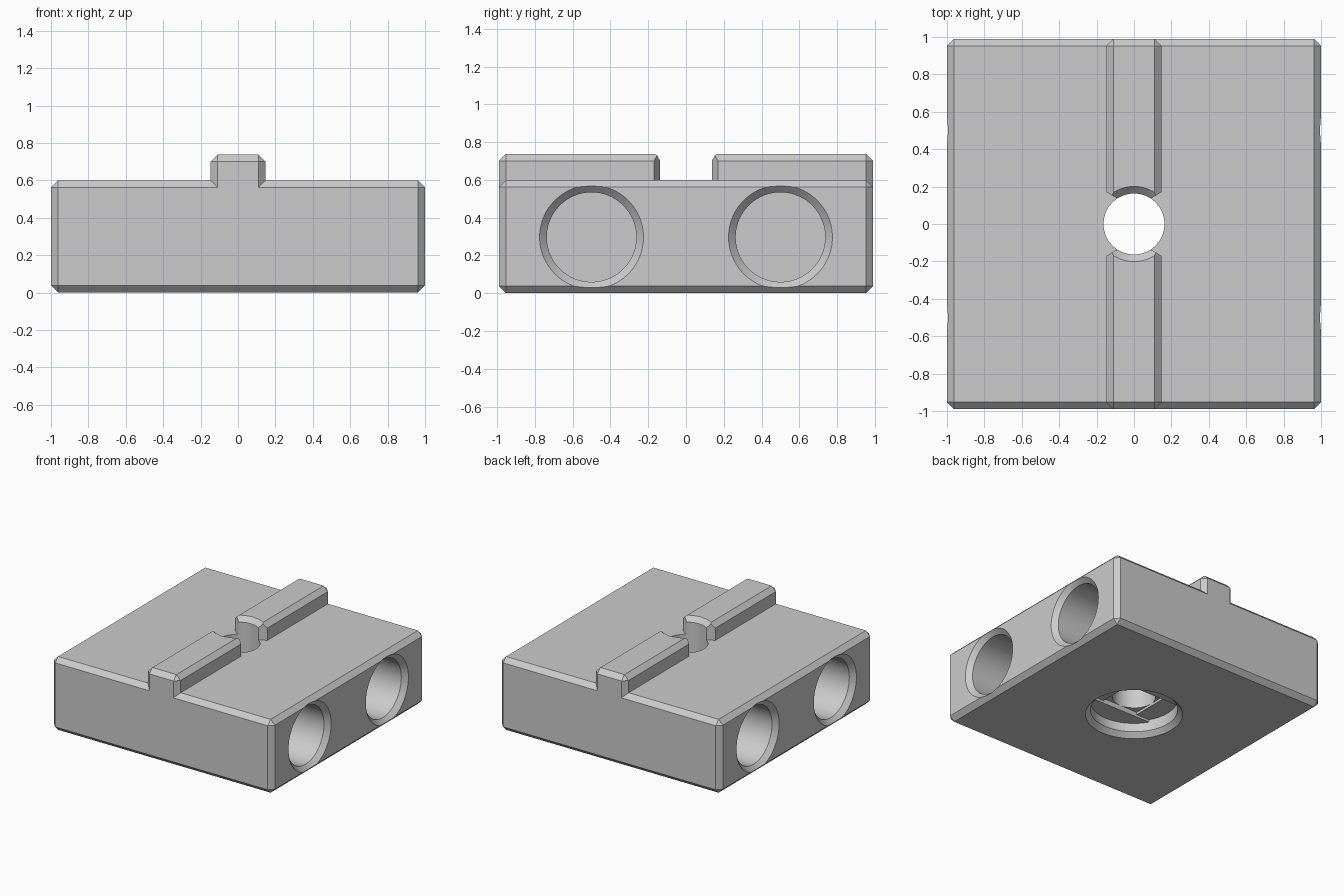
import bpy, bmesh, math
from mathutils import Matrix

cube = bpy.data.objects.get("Cube")
if cube:
    bpy.data.objects.remove(cube, do_unlink=True)

grey = bpy.data.materials.new("light grey plastic")
grey.use_nodes = True
COLOUR = (0.6, 0.6, 0.6, 1)
grey.diffuse_color = COLOUR
grey.node_tree.nodes["Principled BSDF"].inputs["Base Color"].default_value = COLOUR

CHAMFER = 0.038
HALF_Y = 0.99
TOP = 0.738


def finish(name, bm):
    bmesh.ops.recalc_face_normals(bm, faces=bm.faces)
    mesh = bpy.data.meshes.new(name)
    bm.to_mesh(mesh)
    bm.free()
    mesh.materials.append(grey)
    obj = bpy.data.objects.new(name, mesh)
    bpy.context.collection.objects.link(obj)
    return obj


def box(name, hx, hy, z0, z1, chamfer=0):
    bm = bmesh.new()
    size = Matrix.Diagonal((2 * hx, 2 * hy, z1 - z0, 1))
    bmesh.ops.create_cube(bm, size=1, matrix=Matrix.Translation((0, 0, (z0 + z1) / 2)) @ size)
    if chamfer:
        bmesh.ops.bevel(bm, geom=bm.edges[:], offset=chamfer, segments=1, affect='EDGES')
    return finish(name, bm)


def lathe(name, profile, matrix=Matrix.Identity(4), sides=96):
    """Closed turned solid from (radius, height) pairs."""
    bm = bmesh.new()
    rings = []
    for r, h in profile:
        rings.append([bm.verts.new((r * math.cos(a), r * math.sin(a), h))
                      for a in (2 * math.pi * i / sides for i in range(sides))])
    for low, high in zip(rings, rings[1:]):
        for i in range(sides):
            j = (i + 1) % sides
            bm.faces.new((low[i], low[j], high[j], high[i]))
    bm.faces.new(rings[0])
    bm.faces.new(rings[-1])
    bm.transform(matrix)
    return finish(name, bm)


def prism(name, outline, z0, z1):
    bm = bmesh.new()
    face = bm.faces.new([bm.verts.new((x, y, z0)) for x, y in outline])
    new = bmesh.ops.extrude_face_region(bm, geom=[face])["geom"]
    bmesh.ops.translate(bm, vec=(0, 0, z1 - z0),
                        verts=[v for v in new if isinstance(v, bmesh.types.BMVert)])
    return finish(name, bm)


def combine(target, tool, operation):
    mod = target.modifiers.new(operation.lower(), 'BOOLEAN')
    mod.operation = operation
    mod.solver = 'EXACT'
    mod.object = tool
    bpy.context.view_layer.objects.active = target
    bpy.ops.object.modifier_apply(modifier=mod.name)
    bpy.data.objects.remove(tool, do_unlink=True)


# Chamfered base and the rail along its top
block = box("drilled_block", 1, HALF_Y, 0, 0.6, CHAMFER)
rail = box("rail", 0.147, HALF_Y, 0.3, TOP, CHAMFER)

# Gap in the rail, with angled corners beside the hole
quarter = [(0.17, 0.183), (0.09, 0.137)]
upper = quarter + [(-x, y) for x, y in reversed(quarter)]
outline = upper + [(-x, -y) for x, y in upper]
combine(rail, prism("gap_cutter", outline, 0.5, 0.9), 'DIFFERENCE')
combine(block, rail, 'UNION')

# Centre hole, countersunk at the rail top
combine(block, lathe("hole_cutter", [(0.163, -0.1), (0.163, TOP - CHAMFER),
                                     (0.223, TOP + 0.022)]), 'DIFFERENCE')

# Wide recess underneath, with a stepped roof: slot, then square
BORE = 0.327
combine(block, lathe("recess_cutter", [(BORE + CHAMFER + 0.02, -0.02),
                                       (BORE, CHAMFER), (BORE, 0.11)]), 'DIFFERENCE')
slot = lathe("slot_cutter", [(BORE, 0.08), (BORE, 0.13)])
combine(slot, box("slot_limit", 0.5, 0.163, 0, 0.3), 'INTERSECT')
combine(block, slot, 'DIFFERENCE')
combine(block, box("square_cutter", 0.163, 0.163, 0.09, 0.15), 'DIFFERENCE')

# Blind chamfered sockets, two on each side
for side in (1, -1):
    for y in (-0.5, 0.5):
        place = Matrix.Translation((0, y, 0.297)) @ Matrix.Rotation(side * math.pi / 2, 4, 'Y')
        combine(block, lathe("socket_cutter", [(0.237, 0.2), (0.237, 1 - CHAMFER),
                                               (0.295, 1.02)], place), 'DIFFERENCE')

# Smooth round walls, sharp chamfers
bpy.ops.object.select_all(action='DESELECT')
block.select_set(True)
bpy.context.view_layer.objects.active = block
bpy.ops.object.shade_smooth_by_angle(angle=math.radians(25))
